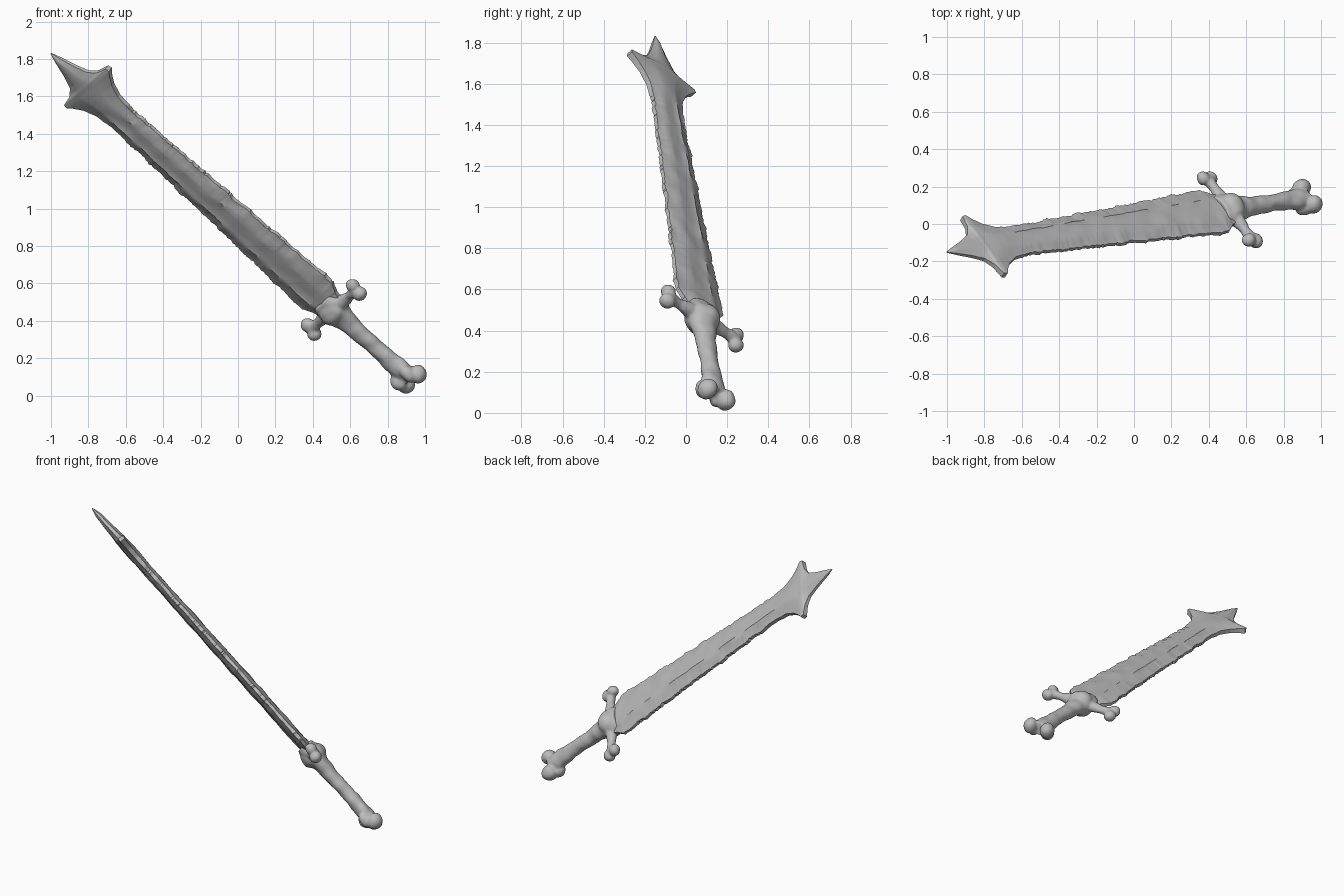
import bpy, bmesh, math, random
from mathutils import Vector, Matrix, noise

random.seed(4)
if "Cube" in bpy.data.objects:
    bpy.data.objects.remove(bpy.data.objects["Cube"])

mat = bpy.data.materials.new("bone_grey")
mat.use_nodes = True
GREY = (0.5, 0.5, 0.5, 1)
mat.diffuse_color = GREY
mat.node_tree.nodes["Principled BSDF"].inputs["Base Color"].default_value = GREY

# Sword frame: local x = width, y = thickness, z = along the sword from pommel to tip
pommel, tip = Vector((0.92, 0.14, 0.09)), Vector((-1, -0.15, 1.83))
along = (tip - pommel).normalized()
width = Vector((0.51, -0.72, 0.47))
width = (width - along * width.dot(along)).normalized()
thick = along.cross(width)
FRAME = Matrix.Translation(pommel) @ Matrix((width, thick, along)).transposed().to_4x4()
LENGTH = (tip - pommel).length


def finish(bm, name, angle):
    bmesh.ops.recalc_face_normals(bm, faces=bm.faces)
    mesh = bpy.data.meshes.new(name)
    bm.to_mesh(mesh)
    bm.free()
    mesh.materials.append(mat)
    obj = bpy.data.objects.new(name, mesh)
    bpy.context.collection.objects.link(obj)
    obj.matrix_world = FRAME
    bpy.ops.object.select_all(action="DESELECT")
    obj.select_set(True)
    bpy.context.view_layer.objects.active = obj
    bpy.ops.object.shade_smooth_by_angle(angle=math.radians(angle))
    return obj


def sample(knots, s):
    """Straight-line interpolation through rows of (position, values...)."""
    for a, b in zip(knots, knots[1:]):
        if s <= b[0]:
            t = max(0, (s - a[0]) / (b[0] - a[0]))
            return [p + (q - p) * t for p, q in zip(a[1:], b[1:])]
    return knots[-1][1:]


def loft(bm, rings):
    rows = [[bm.verts.new(p) for p in ring] for ring in rings]
    n = len(rows[0])
    for a, b in zip(rows, rows[1:]):
        for i in range(n):
            bm.faces.new((a[i], a[(i + 1) % n], b[(i + 1) % n], b[i]))
    bm.faces.new(rows[0])
    bm.faces.new(rows[-1])


# Blade: ragged flat bone, flaring into a three-pointed head
# (position, half width, half thickness at ridge, half thickness at rim)
BLADE = [(0.54, 0.08, 0.03, 0.015), (0.62, 0.115, 0.036, 0.012), (0.67, 0.152, 0.038, 0.01),
         (1.0, 0.14, 0.04, 0.01), (1.4, 0.122, 0.04, 0.01), (1.8, 0.108, 0.038, 0.01),
         (2.1, 0.098, 0.036, 0.012), (2.19, 0.11, 0.036, 0.014), (2.26, 0.145, 0.036, 0.014),
         (2.305, 0.185, 0.034, 0.016), (2.33, 0.216, 0.032, 0.018), (2.352, 0.212, 0.032, 0.016),
         (2.366, 0.14, 0.03, 0.012), (2.40, 0.09, 0.028, 0.01), (2.47, 0.055, 0.024, 0.009),
         (2.55, 0.025, 0.018, 0.007), (LENGTH, 0.003, 0.003, 0.002)]
ACROSS = [-1, -0.86, -0.62, -0.4, -0.3, 0, 0.3, 0.48, 0.7, 0.88, 1]
stations = sorted({round(0.54 + i * 0.0135, 4) for i in range(153)} | {k[0] for k in BLADE})


def blade_ring(s):
    half, ridge, rim = sample(BLADE, s)
    rough = max(0, min(1, (s - 0.6) * 12, (2.2 - s) * 8))
    # Chips along each edge
    edge = {}
    for side in (-1, 1):
        chip = noise.noise(Vector((s * 13, side * 5, 0))) * 0.011
        edge[side] = half + rough * (chip + random.uniform(-0.005, 0.004))
    ring = []
    for face, order in ((1, ACROSS), (-1, ACROSS[::-1])):
        for u in order:
            w = u * edge[-1 if u < 0 else 1]
            fall = max(0, (abs(u) - 0.36) / 0.64) ** 0.8
            h = ridge + (rim - ridge) * fall
            # Shallow central channel, with a step beside it
            if abs(u) < 0.35:
                h -= 0.007 * rough
            h += rough * 0.006 * noise.noise(Vector((s * 9, u * 4, face * 7)))
            ring.append((w, face * max(h, 0.002), s))
    return ring


bm = bmesh.new()
loft(bm, [blade_ring(s) for s in stations])
finish(bm, "blade", 35)

# Hilt: leg-bone grip, mouth around the blade, two small cross bones
bm = bmesh.new()


def tube(knots, place, sides=24, steps=40):
    lo, hi = knots[0][0], knots[-1][0]
    rings = []
    for i in range(steps + 1):
        s = lo + (hi - lo) * i / steps
        a, b = sample(knots, s)
        rings.append([place(a * math.cos(t), b * math.sin(t), s)
                      for t in (math.tau * k / sides for k in range(sides))])
    loft(bm, rings)


def knob(centre, radius, stretch=(1, 1, 1)):
    bmesh.ops.create_uvsphere(bm, u_segments=20, v_segments=14, radius=radius,
                              matrix=Matrix.Translation(centre) @ Matrix.Diagonal((*stretch, 1)))


GRIP = [(0, 0.06, 0.045), (0.07, 0.065, 0.048), (0.15, 0.052, 0.045), (0.25, 0.046, 0.042),
        (0.38, 0.052, 0.045), (0.47, 0.066, 0.054), (0.53, 0.088, 0.066),
        (0.585, 0.1, 0.066), (0.63, 0.088, 0.054)]
tube(GRIP, lambda x, y, z: (x, y, z))
knob((0, 0.02, 0.55), 0.075, (1.1, 0.85, 0.9))
knob((0, -0.02, 0.55), 0.075, (1.1, 0.85, 0.9))

ARM = [(0.04, 0.05, 0.045), (0.1, 0.036, 0.034), (0.16, 0.027, 0.026), (0.23, 0.036, 0.032)]
for side in (-1, 1):
    # Cross bone with a two-lobed end
    tube(ARM, lambda x, y, z: (side * z, y, 0.555 + x), 16, 16)
    for step in (-1, 1):
        knob((side * 0.232, 0.006 * step, 0.555 + step * 0.03), 0.037, (1.05, 1, 1))
    # Pommel knuckles
    knob((side * 0.062, 0.008, -0.008), 0.046, (1, 1.15, 1.1))
    knob((side * 0.048, -0.028, 0.03), 0.04, (1, 1, 1.3))

hilt = finish(bm, "hilt", 180)
remesh = hilt.modifiers.new("fuse", "REMESH")
remesh.mode = "VOXEL"
remesh.voxel_size = 0.007
remesh.use_smooth_shade = True
soften = hilt.modifiers.new("soften", "SMOOTH")
soften.factor = 0.5
soften.iterations = 5
# Worn, uneven bone surface
worn = bpy.data.meshes.new_from_object(hilt.evaluated_get(bpy.context.evaluated_depsgraph_get()))
hilt.modifiers.clear()
hilt.data = worn
for v in worn.vertices:
    v.co += v.normal * 0.006 * noise.noise(v.co * 16)
